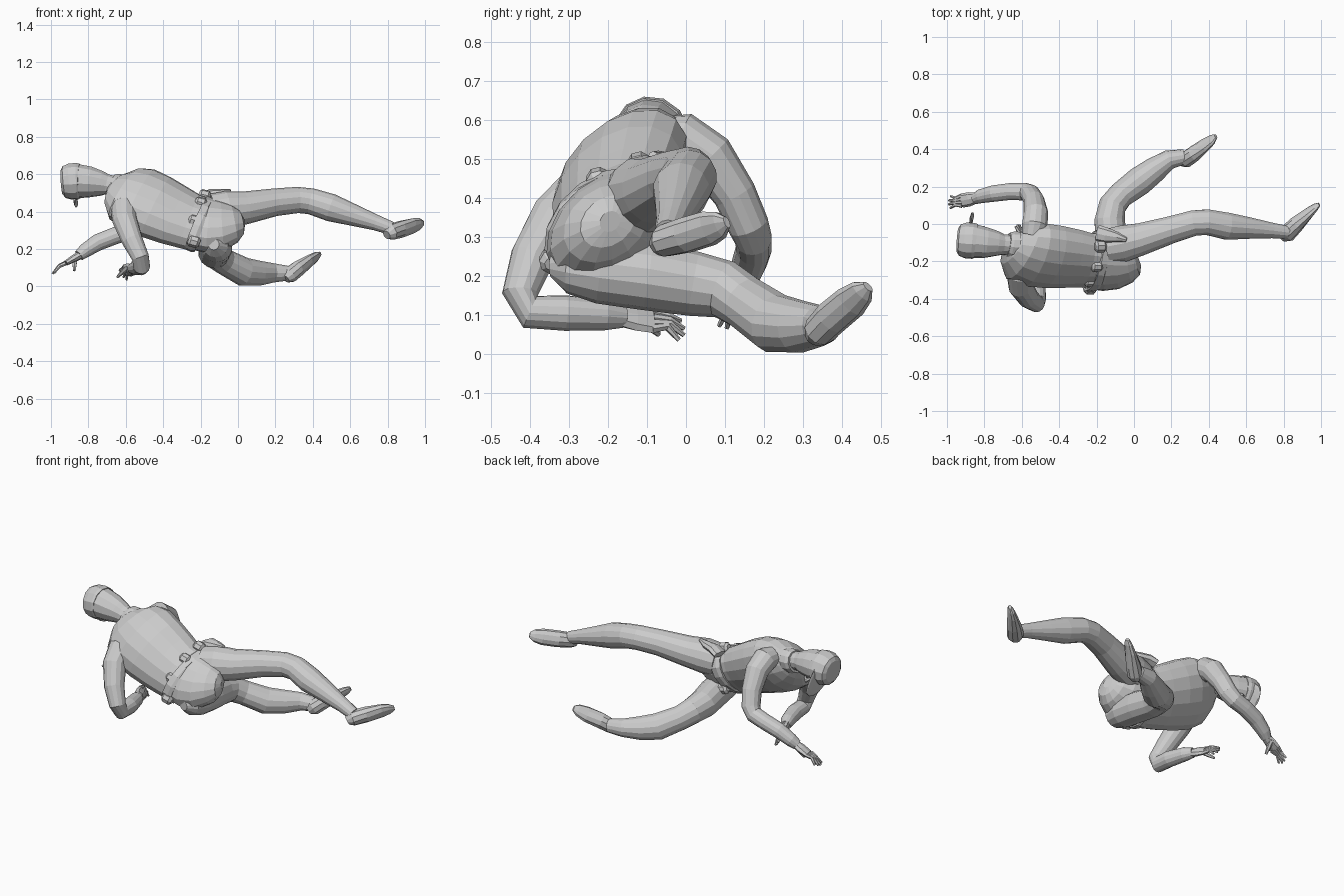
import bpy, bmesh
from math import cos, sin, tau
from mathutils import Vector as V


def loft(name, rows, ref=(0, 0, 1), n=14):
    """Skin elliptical rings (x, y, z, half width[, half depth]) along a path."""
    bm = bmesh.new()
    pts = [V(r[:3]) for r in rows]
    w, rings = V(ref), []
    for i, r in enumerate(rows):
        t = (pts[min(i + 1, len(pts) - 1)] - pts[max(i - 1, 0)]).normalized()
        w = (w - t * w.dot(t)).normalized()
        d = t.cross(w)
        rings.append([bm.verts.new(pts[i] + w * r[3] * cos(tau * k / n) + d * r[-1] * sin(tau * k / n))
                      for k in range(n)])
    for a, b in zip(rings, rings[1:]):
        for k in range(n):
            bm.faces.new((a[k], a[(k + 1) % n], b[(k + 1) % n], b[k]))
    bm.faces.new(rings[0])
    bm.faces.new(rings[-1])
    bmesh.ops.recalc_face_normals(bm, faces=bm.faces)
    me = bpy.data.meshes.new(name)
    bm.to_mesh(me)
    bm.free()
    ob = bpy.data.objects.new(name, me)
    bpy.context.collection.objects.link(ob)
    return ob


def hand(name, wrist, knuckle, tip, width, thumb):
    """Flat palm, four tapering fingers and a thumb."""
    a, b, c, w = V(wrist), V(knuckle), V(tip), V(width).normalized()
    loft(name + "_palm", [(*a, .028, .022), (*a.lerp(b, .5), .038, .02), (*b, .038, .014)], w, 8)
    for i in range(4):
        s = w * (i - 1.5)
        end = c + s * .021 - (c - b) * (.12 * abs(i - 1.4))
        mid = b.lerp(end, .55) + V((0, 0, .012))
        loft(f"{name}_finger_{i}", [(*(b + s * .018), .012), (*mid, .0105), (*end, .006)], w, 6)
    p = a.lerp(b, .4) + w * .02
    q = V(thumb)
    loft(name + "_thumb", [(*p, .016), (*p.lerp(q, .6), .012), (*q, .007)], w, 6)


# torso and pelvis
side = (0, .77, .64)
loft("torso", [
    (-.67, -.11, .525, .06, .05), (-.645, -.125, .515, .12, .08), (-.60, -.15, .495, .19, .112),
    (-.53, -.165, .465, .212, .132), (-.44, -.175, .425, .207, .135), (-.34, -.185, .38, .193, .125),
    (-.26, -.193, .348, .178, .117), (-.20, -.195, .33, .174, .118)], side, 16)
loft("pelvis", [
    (-.21, -.195, .335, .174, .12), (-.15, -.20, .325, .18, .123), (-.08, -.205, .325, .16, .113),
    (-.02, -.205, .335, .12, .09), (.015, -.20, .34, .08, .06), (.028, -.195, .34, .03, .025)], side, 16)

# belt with pouches, buckle and holster
loft("belt", [(-.225, -.193, .34, .176, .12), (-.222, -.193, .339, .186, .13),
              (-.188, -.197, .326, .188, .131), (-.185, -.197, .325, .178, .125)], side, 16)
for i, (x, y, z) in enumerate([(-.2, -.225, .445), (-.235, -.305, .35), (-.18, -.12, .485),
                               (-.235, -.345, .24), (-.195, -.09, .25)]):
    loft(f"belt_pouch_{i}", [(x - .03, y, z + .01, .018), (x - .018, y, z + .005, .032),
                             (x + .018, y, z - .005, .032), (x + .03, y, z - .01, .018)], side, 8)
loft("holster", [(-.195, -.05, .475, .045, .02), (-.15, -.06, .495, .042, .025),
                 (-.09, -.07, .50, .028, .022), (-.04, -.085, .51, .012, .01)], (0, 1, 0), 8)

# collar, head, cap
loft("collar", [(-.62, -.12, .525, .085, .07), (-.655, -.115, .53, .08, .07),
                (-.675, -.112, .535, .07, .062), (-.675, -.112, .535, .05, .045)], side, 12)
loft("head", [(-.63, -.115, .53, .055, .05), (-.70, -.11, .545, .056, .055),
              (-.73, -.105, .55, .066, .068), (-.79, -.10, .558, .082, .084),
              (-.85, -.092, .562, .09, .092), (-.89, -.09, .562, .085, .088)], side, 12)
loft("cap", [(-.845, -.092, .563, .092, .095), (-.86, -.09, .563, .097, .10),
             (-.90, -.088, .56, .096, .098), (-.93, -.086, .557, .085, .087),
             (-.943, -.085, .556, .065, .065)], side, 12)
loft("cap_brim", [(-.875, -.05, .52, .085, .008), (-.873, .0, .485, .072, .008),
                  (-.867, .03, .458, .05, .007), (-.86, .047, .443, .022, .005)], side, 10)
loft("nose", [(-.83, -.04, .505, .008), (-.80, -.022, .488, .014), (-.785, -.035, .5, .008)], side, 6)

# arms
loft("upper_side_arm", [
    (-.54, -.06, .55, .06), (-.53, -.01, .55, .07), (-.525, .06, .505, .066), (-.535, .125, .41, .056),
    (-.555, .16, .33, .053), (-.585, .173, .295, .048), (-.66, .174, .27, .046),
    (-.75, .163, .235, .045), (-.82, .148, .19, .038), (-.85, .135, .165, .03)], (1, 0, .3))
loft("lower_side_arm", [
    (-.60, -.20, .45, .05), (-.61, -.265, .415, .072), (-.605, -.335, .35, .066), (-.565, -.395, .245, .057),
    (-.522, -.425, .155, .047), (-.515, -.40, .108, .045), (-.52, -.31, .105, .046),
    (-.545, -.21, .1, .04), (-.565, -.16, .095, .028)], (1, 0, 0))
hand("upper_side_hand", (-.84, .14, .17), (-.92, .125, .125), (-.995, .115, .065), (0, 1, .1),
     (-.875, .10, .085))
hand("lower_side_hand", (-.56, -.175, .097), (-.59, -.085, .085), (-.62, .0, .055), (-.55, .1, .7),
     (-.645, -.07, .05))

# legs
loft("upper_side_leg", [
    (-.14, -.12, .40, .095), (-.06, -.105, .41, .10), (.04, -.08, .42, .088), (.2, -.03, .45, .074),
    (.32, .005, .462, .07), (.39, .01, .455, .07), (.5, -.012, .42, .074), (.62, -.022, .38, .058),
    (.74, -.035, .34, .042), (.82, -.045, .31, .036)])
loft("lower_side_leg", [
    (-.13, -.345, .225, .03), (-.12, -.30, .225, .07), (-.115, -.22, .215, .086), (-.12, -.1, .20, .088),
    (-.13, .02, .18, .083), (-.115, .10, .165, .075), (-.07, .155, .13, .07), (.03, .23, .078, .077),
    (.11, .29, .07, .068), (.19, .345, .072, .052), (.27, .36, .07, .04)])

# boots
loft("upper_side_boot", [
    (.795, -.075, .275, .025, .025), (.815, -.055, .29, .042, .048), (.87, .0, .305, .047, .042),
    (.935, .06, .323, .046, .026), (.968, .088, .332, .036, .018), (.99, .105, .338, .016, .009)],
     (.1, -.37, .93), 10)
loft("lower_side_boot", [
    (.255, .328, .04, .025, .025), (.275, .342, .06, .042, .046), (.32, .375, .094, .046, .042),
    (.38, .422, .133, .045, .026), (.42, .452, .16, .034, .018), (.438, .467, .173, .016, .01)],
     (-.1, .65, -.7), 10)
